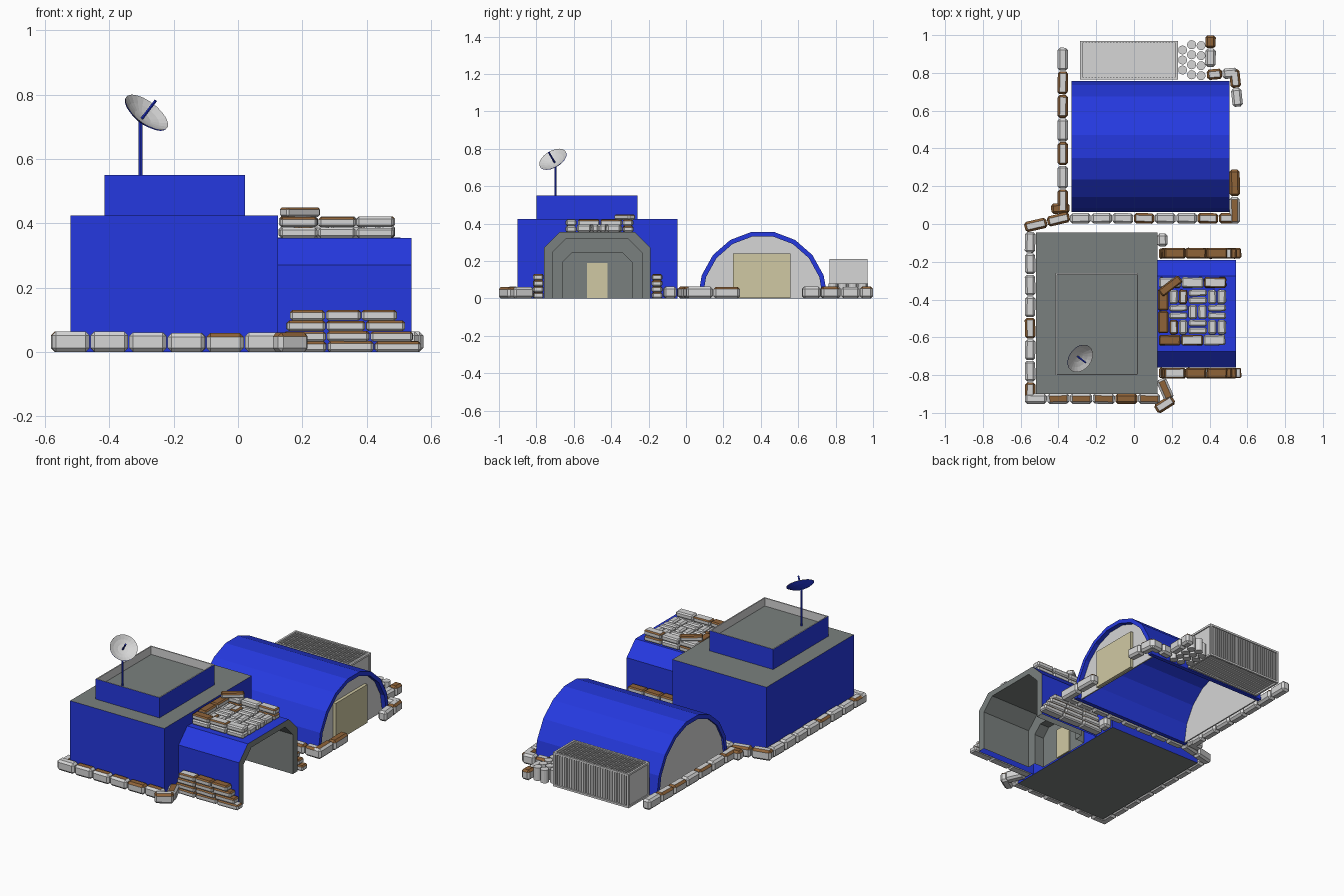
import bpy, bmesh, math, random
from mathutils import Matrix, Vector

random.seed(4)
cube = bpy.data.objects.get("Cube")
if cube:
    bpy.data.objects.remove(cube)


def material(name, rgb):
    m = bpy.data.materials.new(name)
    m.use_nodes = True
    lin = [(c / 255 / 12.92 if c < 11 else ((c / 255 + 0.055) / 1.055) ** 2.4) for c in rgb]
    m.diffuse_color = (*lin, 1)
    m.node_tree.nodes["Principled BSDF"].inputs["Base Color"].default_value = (*lin, 1)
    return m


BLUE = material("blue_panel", (37, 57, 224))
GREY = material("dark_grey", (122, 128, 126))
LIGHT = material("light_grey", (214, 214, 214))
BROWN = material("brown_cloth", (143, 99, 57))
KHAKI = material("khaki_door", (208, 201, 164))


def finish(name, bm, *mats, normals=True):
    if normals:
        bmesh.ops.recalc_face_normals(bm, faces=bm.faces)
    me = bpy.data.meshes.new(name)
    bm.to_mesh(me)
    bm.free()
    for m in mats:
        me.materials.append(m)
    ob = bpy.data.objects.new(name, me)
    bpy.context.scene.collection.objects.link(ob)
    return ob


def add_box(bm, lo, hi):
    lo, hi = Vector(lo), Vector(hi)
    mat = Matrix.Translation((lo + hi) / 2) @ Matrix.Diagonal((*(hi - lo), 1))
    return bmesh.ops.create_cube(bm, size=1, matrix=mat)["verts"]


def box(name, lo, hi, mat):
    bm = bmesh.new()
    add_box(bm, lo, hi)
    return finish(name, bm, mat)


def add_cylinder(bm, p, q, r, sides):
    p, q = Vector(p), Vector(q)
    mat = Matrix.Translation((p + q) / 2) @ (q - p).to_track_quat("Z", "Y").to_matrix().to_4x4()
    bmesh.ops.create_cone(bm, cap_ends=True, segments=sides, radius1=r, radius2=r,
                          depth=(q - p).length, matrix=mat)


def prism(name, pts, x0, x1, mat):
    bm = bmesh.new()
    face = bm.faces.new([bm.verts.new((x0, y, z)) for y, z in pts])
    new = bmesh.ops.extrude_face_region(bm, geom=[face])["geom"]
    bmesh.ops.translate(bm, verts=[v for v in new if isinstance(v, bmesh.types.BMVert)], vec=(x1 - x0, 0, 0))
    return finish(name, bm, mat)


# Main block: blue walls, grey roof and underside
bm = bmesh.new()
add_box(bm, (-0.52, -0.90, 0), (0.125, -0.045, 0.425))
for f in bm.faces:
    f.material_index = int(abs(f.normal.z) > 0.5)
finish("main_building", bm, BLUE, GREY)

# Upper storey with a recessed roof behind a thin parapet
bm = bmesh.new()
add_box(bm, (-0.415, -0.80, 0.425), (0.022, -0.26, 0.55))
top = max(bm.faces, key=lambda f: f.calc_center_median().z)
for f in bmesh.ops.inset_individual(bm, faces=[top], thickness=0.01)["faces"]:
    f.material_index = 1
new = bmesh.ops.extrude_face_region(bm, geom=[top])["geom"]
bmesh.ops.delete(bm, geom=[top], context="FACES_ONLY")
bmesh.ops.translate(bm, verts=[v for v in new if isinstance(v, bmesh.types.BMVert)], vec=(0, 0, -0.05))
floor = [f for f in new if isinstance(f, bmesh.types.BMFace)][0]
for e in floor.edges:
    for f in e.link_faces:
        f.material_index = 1
floor.material_index = 2
finish("upper_storey", bm, BLUE, LIGHT, GREY)

# Dish antenna
base = Vector((-0.303, -0.698, 0.72))
axis = Vector((0.55, -0.42, 0.72)).normalized()
bm = bmesh.new()
add_cylinder(bm, (base.x, base.y, 0.50), base, 0.006, 8)
add_cylinder(bm, base, base + axis * 0.085, 0.005, 6)
finish("antenna_mast", bm, BLUE)
bm = bmesh.new()
turn = Matrix.Translation(base + axis * 0.006) @ axis.to_track_quat("Z", "Y").to_matrix().to_4x4()
for offset, index in ((0, 1), (0.003, 0)):
    rings = []
    for r in (0.004, 0.03, 0.056, 0.08):
        rings.append([bm.verts.new(turn @ Vector((r * math.cos(a), r * math.sin(a), offset + 4 * r * r)))
                      for a in (math.tau * i / 20 for i in range(20))])
    faces = [bm.faces.new(rings[0])]
    for a, b in zip(rings, rings[1:]):
        for i in range(20):
            j = (i + 1) % 20
            faces.append(bm.faces.new((a[i], b[i], b[j], a[j])))
    for f in faces:
        f.material_index = index
    bm.normal_update()
    bmesh.ops.reverse_faces(bm, faces=[f for f in faces if (f.normal.dot(axis) > 0) == bool(index)])
finish("antenna_dish", bm, LIGHT, BLUE, normals=False)


# Entrance tunnel: stepped chamfered profiles, open underneath
def chamfered(y0, y1, top, c):
    return [(y0, 0), (y0, top - c), (y0 + c, top), (y1 - c, top), (y1, top - c), (y1, 0)]


outer = chamfered(-0.76, -0.19, 0.355, 0.085)
middle = chamfered(-0.715, -0.235, 0.32, 0.075)
inner = chamfered(-0.66, -0.29, 0.245, 0.05)
bm = bmesh.new()
loops = [[bm.verts.new((x, y, z)) for y, z in prof] for x, prof in
         ((0.125, outer), (0.54, outer), (0.54, middle), (0.2, middle), (0.2, inner), (0.135, inner))]
for k, (a, b) in enumerate(zip(loops, loops[1:])):
    for i in range(5):
        bm.faces.new((a[i], a[i + 1], b[i + 1], b[i])).material_index = int(k > 0)
bm.faces.new(loops[-1]).material_index = 1
finish("entrance_tunnel", bm, BLUE, GREY)
box("entrance_door", (0.13, -0.53, 0.002), (0.143, -0.42, 0.19), KHAKI)


# Arched hangar: thick faceted shell with set-back end walls
def arch(ry, rz):
    return [(0.41 - ry * math.cos(math.pi * i / 9), rz * math.sin(math.pi * i / 9)) for i in range(10)]


shell_inner = arch(0.322, 0.336)
prism("hangar_shell", arch(0.347, 0.361) + shell_inner[::-1], -0.33, 0.505, BLUE)
for name, x in (("hangar_back_wall", -0.318), ("hangar_front_wall", 0.468)):
    prism(name, shell_inner, x, x + 0.008, LIGHT)
box("hangar_door", (0.47, 0.25, 0.002), (0.495, 0.56, 0.24), KHAKI)

# Corrugated container
bm = bmesh.new()
add_box(bm, (-0.28, 0.777, 0.01), (0.225, 0.958, 0.2))
for i in range(30):
    x = -0.265 + i * 0.0163
    add_box(bm, (x, 0.771, 0.006), (x + 0.008, 0.964, 0.206))
for x in (-0.285, 0.22):
    for y in (0.766, 0.958):
        add_box(bm, (x, y, 0), (x + 0.012, y + 0.012, 0.21))
    for z in (0, 0.198):
        add_box(bm, (x, 0.766, z), (x + 0.012, 0.97, z + 0.012))
for y in (0.766, 0.958):
    for z in (0, 0.198):
        add_box(bm, (-0.285, y, z), (0.232, y + 0.012, z + 0.012))
finish("container", bm, LIGHT)

# Barrel cluster
bm = bmesh.new()
for col, x in enumerate((0.257, 0.305, 0.355)):
    for row in range(4 if col else 3):
        y = (0.815, 0.79, 0.785)[col] + row * 0.053
        add_cylinder(bm, (x, y, 0), (x, y, 0.08), 0.024, 12)
finish("barrels", bm, LIGHT)


# Sandbags: bevelled boxes with some brown tops and edges
def add_bag(bm, p, q, z, w, h, brown, edge):
    p, q = Vector((*p, 0)), Vector((*q, 0))
    d = q - p
    tmp = bmesh.new()
    bmesh.ops.create_cube(tmp, size=1, matrix=Matrix.Diagonal((d.length * 0.97, w, h, 1)))
    bmesh.ops.bevel(tmp, geom=tmp.edges[:], offset=0.22 * min(w, h), segments=1, affect="EDGES")
    tmp.normal_update()
    top, side = random.random() < brown, random.random() < edge
    for f in tmp.faces:
        n = f.normal
        f.material_index = int((top and n.z > 0.9) or (side and 0.3 < n.z < 0.9))
    spin = math.atan2(d.y, d.x) + random.uniform(-0.03, 0.03)
    tmp.transform(Matrix.Translation(((p.x + q.x) / 2, (p.y + q.y) / 2, z + h / 2)) @ Matrix.Rotation(spin, 4, "Z"))
    me = bpy.data.meshes.new("bag_part")
    tmp.to_mesh(me)
    tmp.free()
    bm.from_mesh(me)
    bpy.data.meshes.remove(me)


def bag_row(bm, p, q, n, z=0.0, w=0.055, h=0.062, brown=0.0, edge=0.4):
    p, q = Vector(p), Vector(q)
    for i in range(n):
        add_bag(bm, p.lerp(q, i / n), p.lerp(q, (i + 1) / n), z, w, h * random.uniform(0.94, 1.04), brown, edge)


# Ground walls: start, end, bag count, share of brown tops
walls = {
    "main_side_bags": [((-0.55, -0.95), (-0.55, -0.04), 8, 0.0)],
    "main_front_bags": [((-0.58, -0.925), (0.14, -0.925), 6, 0.85)],
    "front_corner_bags": [((0.14, -0.82), (0.19, -0.93), 1, 1), ((0.115, -0.985), (0.21, -0.925), 1, 0.0)],
    "link_bags": [((-0.58, -0.02), (-0.34, 0.04), 2, 0.0), ((-0.44, 0.08), (-0.34, 0.085), 1, 1),
                  ((0.15, -0.12), (0.15, -0.05), 1, 0)],
    "hangar_front_bags": [((-0.34, 0.03), (0.56, 0.03), 8, 0.0)],
    "hangar_side_bags": [((-0.377, 0.06), (-0.377, 0.935), 7, 0.0)],
    "hangar_door_bags": [((0.533, 0.0), (0.533, 0.29), 2, 1)],
    "hangar_corner_bags": [((0.53, 0.82), (0.55, 0.62), 2, 0.0), ((0.385, 0.79), (0.55, 0.80), 2, 0.0),
                           ((0.405, 0.83), (0.405, 0.93), 1, 0.0), ((0.405, 0.93), (0.405, 1.0), 1, 1)],
}
for name, runs in walls.items():
    bm = bmesh.new()
    for p, q, n, brown in runs:
        bag_row(bm, p, q, n, brown=brown)
    finish(name, bm, LIGHT, BROWN)

# Stacked bags on both sides of the tunnel
for name, y in (("tunnel_left_bags", -0.155), ("tunnel_right_bags", -0.79)):
    bm = bmesh.new()
    for k in range(4):
        bag_row(bm, (0.13 + 0.01 * k, y), (0.57 - 0.025 * k, y), 3, z=0.0325 * k, h=0.033, brown=0.75, edge=1)
    finish(name, bm, LIGHT, BROWN)

# Roof bags: woven floor with a raised rim on three sides
bm = bmesh.new()
for i in range(3):
    for j in range(3):
        x, y = 0.185 + i * 0.102, -0.585 + j * 0.08
        for k in (0.25, 0.75):
            if (i + j) % 2:
                add_bag(bm, (x, y + 0.08 * k), (x + 0.1, y + 0.08 * k), 0.355, 0.035, 0.04, 0, 0.15)
            else:
                add_bag(bm, (x + 0.1 * k, y), (x + 0.1 * k, y + 0.078), 0.355, 0.045, 0.04, 0, 0.15)
for z, brown in ((0.355, 0.2), (0.388, 0.4)):
    bag_row(bm, (0.13, -0.615), (0.485, -0.615), 3, z=z, h=0.033, brown=brown, edge=0.5)
    bag_row(bm, (0.13, -0.31), (0.49, -0.31), 3, z=z, h=0.033, brown=brown, edge=0.5)
    bag_row(bm, (0.155, -0.58), (0.155, -0.34), 2, z=z, h=0.033, brown=brown, edge=0.5)
add_bag(bm, (0.14, -0.37), (0.245, -0.285), 0.42, 0.045, 0.03, 1, 1)
finish("roof_bags", bm, LIGHT, BROWN)
